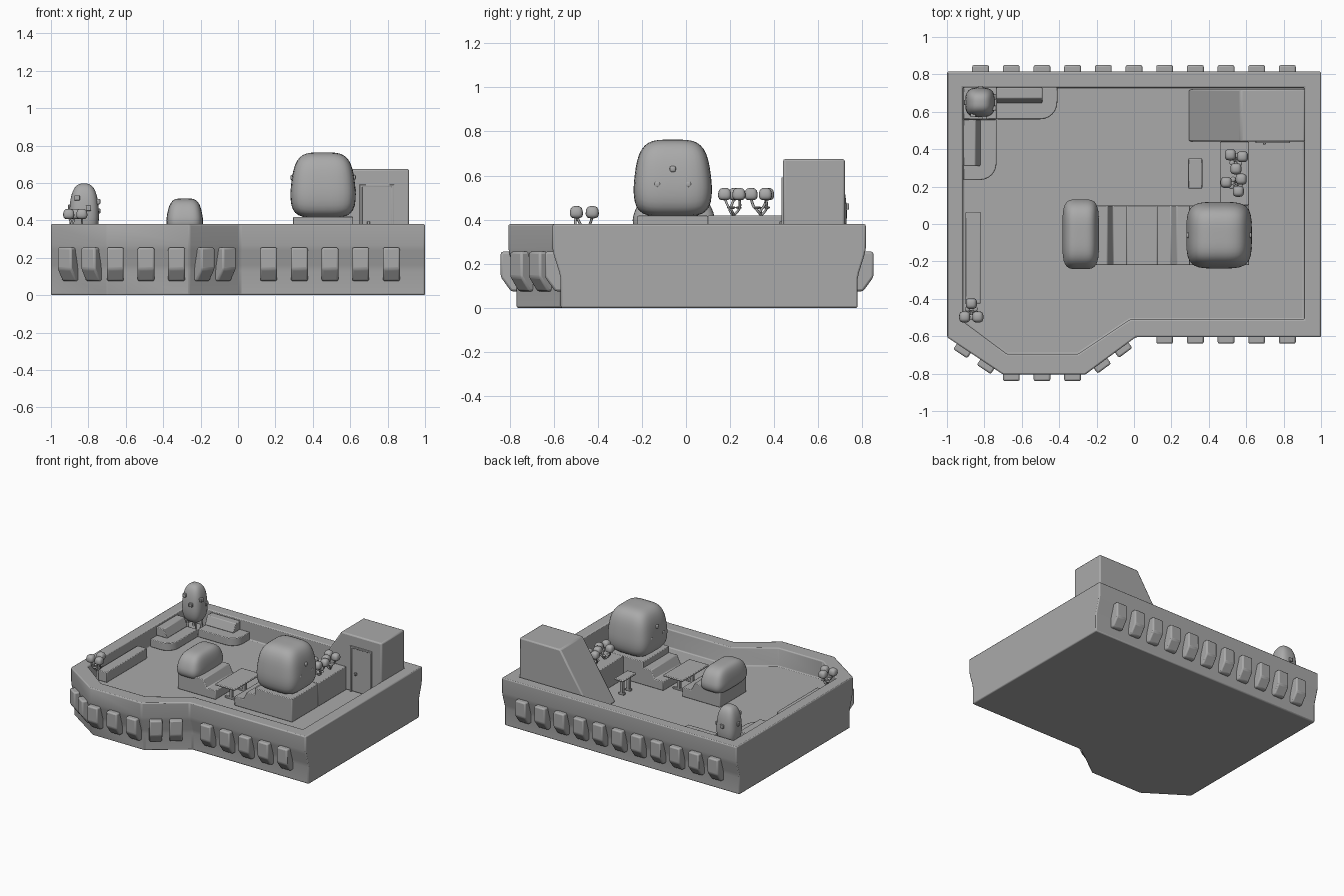
import bpy, bmesh, math
from mathutils import Vector, Matrix

cube = bpy.data.objects.get("Cube")
if cube:
    bpy.data.objects.remove(cube)

grey = bpy.data.materials.new("plain grey")
grey.use_nodes = True
tone = (0.4, 0.4, 0.4, 1)
grey.diffuse_color = tone
grey.node_tree.nodes["Principled BSDF"].inputs["Base Color"].default_value = tone

FLOOR, RIM = 0.24, 0.38


def finish(name, bm, bevel=0.0):
    bmesh.ops.recalc_face_normals(bm, faces=bm.faces)
    me = bpy.data.meshes.new(name)
    bm.to_mesh(me)
    bm.free()
    me.materials.append(grey)
    ob = bpy.data.objects.new(name, me)
    bpy.context.collection.objects.link(ob)
    bpy.ops.object.select_all(action='DESELECT')
    ob.select_set(True)
    bpy.context.view_layer.objects.active = ob
    bpy.ops.object.shade_smooth_by_angle(angle=math.radians(35))
    if bevel:
        mod = ob.modifiers.new("Soft edges", 'BEVEL')
        mod.width, mod.segments = bevel, 2
        mod.limit_method, mod.angle_limit = 'ANGLE', math.radians(30)
    return ob


def loft(name, rings, bevel=0.0):
    """Skin closed rings of equal length and cap both ends."""
    bm = bmesh.new()
    rows = [[bm.verts.new(p) for p in ring] for ring in rings]
    n = len(rows[0])
    for a, b in zip(rows, rows[1:]):
        for i in range(n):
            j = (i + 1) % n
            bm.faces.new((a[i], a[j], b[j], b[i]))
    bm.faces.new(rows[0])
    bm.faces.new(rows[-1])
    return finish(name, bm, bevel)


def prism(name, axis, profile, lo, hi, bevel=0.005):
    """Extrude a 2D profile along x, y or z."""
    place = {'x': lambda a, b, t: (t, a, b),
             'y': lambda a, b, t: (a, t, b),
             'z': lambda a, b, t: (a, b, t)}[axis]
    return loft(name, [[place(a, b, t) for a, b in profile] for t in (lo, hi)], bevel)


def box(name, x0, x1, y0, y1, z0, z1, bevel=0.005):
    return prism(name, 'z', [(x0, y0), (x1, y0), (x1, y1), (x0, y1)], z0, z1, bevel)


def blob(name, centre, half, power=4.0, taper=0.0, cuts=10):
    """Rounded block that narrows towards its top."""
    bm = bmesh.new()
    bmesh.ops.create_cube(bm, size=2)
    bmesh.ops.subdivide_edges(bm, edges=bm.edges, cuts=cuts, use_grid_fill=True)
    for v in bm.verts:
        p = v.co / sum(abs(c) ** power for c in v.co) ** (1 / power)
        s = 1 - taper * max(0, p.z + 0.3) ** 1.5
        v.co = Vector(centre) + Vector((p.x * s * half[0], p.y * s * half[1], p.z * half[2]))
    return finish(name, bm)


def tube(name, pts, radius):
    cu = bpy.data.curves.new(name, 'CURVE')
    cu.dimensions, cu.bevel_depth, cu.bevel_resolution = '3D', radius, 1
    cu.use_fill_caps = True
    sp = cu.splines.new('NURBS')
    sp.points.add(len(pts) - 1)
    for q, p in zip(sp.points, pts):
        q.co = (*p, 1)
    sp.use_endpoint_u, sp.order_u = True, 3
    cu.materials.append(grey)
    ob = bpy.data.objects.new(name, cu)
    bpy.context.collection.objects.link(ob)


# Hull: flared front and back walls, flat rim, sunken floor
outer = [(-1, .815), (1, .815), (1, -.605), (.01, -.605), (-.26, -.805), (-.7, -.805), (-1, -.605)]
inner = [(-.915, .73), (.91, .73), (.91, -.51), (-.02, -.51), (-.3, -.695), (-.68, -.695), (-.915, -.52)]
flare = [(0, .037), (.13, .037), (.16, .031), (.24, .006), (.27, 0), (RIM, 0)]
rings = [[(x, y - math.copysign(d, y), z) for x, y in outer] for z, d in flare]
rings += [[(x, y, z) for x, y in inner] for z in (RIM, FLOOR)]
loft("hull", rings, 0.008)


# Windows: chamfered pods standing off the flared walls
def window(x, y, normal):
    prof = [(-.06, .255), (.035, .255), (.035, .14), (-.012, .075), (-.06, .075)]
    ob = prism("window", 'x', prof, -.045, .045, .01)
    ob.matrix_world = Matrix.Translation((x, y, 0)) @ Matrix.Rotation(
        math.atan2(normal[1], normal[0]) - math.pi / 2, 4, 'Z')


for i in range(11):
    x = -.82 + .164 * i
    window(x, .815, (0, 1))
    if i in (1, 2, 3):
        window(x, -.805, (0, -1))
    if i > 5:
        window(x, -.605, (0, -1))
for a, b in ((outer[6], outer[5]), (outer[4], outer[3])):
    a, b = Vector(a), Vector(b)
    d = b - a
    for f in (.3, .72):
        p = a + d * f
        window(p.x, p.y, (d.y, -d.x))

# Stair house with sloped roof, framed door and handle
prism("stair_house", 'y', [(.29, FLOOR), (.57, .675), (.915, .675), (.915, FLOOR)], .44, .72, .01)
for x0, x1, z0, z1 in ((.65, .665, FLOOR, .59), (.82, .835, FLOOR, .59), (.65, .835, .577, .592)):
    box("door_frame", x0, x1, .432, .445, z0, z1, .003)
box("door_handle", .69, .705, .425, .445, .375, .395, .003)

# Facing benches with sloped backrests, and the table between them
for side in (-1, 1):
    prof = [(.04, FLOOR), (.04, .31), (.115, .31), (.145, .37), (.23, .37), (.23, FLOOR)]
    prism("bench", 'y', [(.043 + side * (a + .04), z) for a, z in prof], -.22, .1)


def table(name, x0, x1, y0, y1, top):
    box(name + "_top", x0, x1, y0, y1, top - .015, top)
    cx, cy = (x0 + x1) / 2, (y0 + y1) / 2
    w = (x1 - x0) * .3
    for s in (-1, 1):
        y = cy + s * (y1 - y0) * .25
        box(name + "_leg", cx - .012, cx + .012, y - .012, y + .012, FLOOR, top - .01, .003)
        box(name + "_foot", cx - w, cx + w, y - .012, y + .012, FLOOR, FLOOR + .015, .003)


table("dining_table", -.04, .125, -.22, .1, .365)
table("side_table", .29, .365, .19, .35, .37)

# Plinths
box("seat_plinth", .295, .615, -.22, .1, FLOOR, .418)
box("planter_plinth", .46, .615, .1, .44, FLOOR, .42)
box("cushion_plinth", -.36, -.19, -.22, .1, FLOOR, .36)
box("wall_planter", -.9, -.82, -.425, .065, FLOOR, .32)

# Rounded figures
blob("large_figure", (.455, -.06, .588), (.175, .178, .175), 4.2, .13)
for s in (-1, 1):
    for y, z in ((-.13, .56), (.01, .56), (-.06, .63)):
        blob("large_figure_stud", (.455 + s * .165, y, z), (.01, .014, .014), 3, 0, 3)
blob("cushion_figure", (-.285, -.055, .425), (.098, .187, .092), 4.5, .18)
blob("tall_figure", (-.823, .65, .452), (.08, .08, .145), 3, .12)
for x, y, z in ((-.8, .574, .465), (-.86, .585, .52), (-.75, .62, .5), (-.75, .68, .45),
                (-.82, .725, .46), (-.895, .65, .47)):
    box("tall_figure_stud", x - .014, x + .014, y - .014, y + .014, z - .014, z + .014, .004)
for sx in (-1, 1):
    for sy in (-1, 1):
        x, y = -.823 + sx * .03, .65 + sy * .03
        tube("tall_figure_leg", [(x, y, .34), (x + sx * .012, y + sy * .012, .29), (x, y, FLOOR)], .008)

# Corner seating: rounded end seats with sloped backrests
arc = [(math.cos(a) * .09, math.sin(a) * .09) for a in (math.pi / 12 * k for k in range(7))]
prism("back_sofa_seat", 'z', [(-.735, .73), (-.735, .56)]
      + [(-.5 + c, .65 - s) for c, s in reversed(arc)] + [(-.41, .73)], FLOOR, .3)
prism("back_sofa_rest", 'x', [(.73, .3), (.645, .3), (.672, .365), (.73, .365)], -.735, -.49)
prism("side_sofa_seat", 'z', [(-.913, .56), (-.735, .56)]
      + [(-.825 + c, .325 - s) for c, s in arc] + [(-.913, .235)], FLOOR, .3)
prism("side_sofa_rest", 'y', [(-.913, .3), (-.82, .3), (-.848, .365), (-.913, .365)], .31, .56)
box("corner_plinth", -.913, -.735, .56, .73, FLOOR, .25)


# Bulb plants on curling stems
def plant(cx, cy, base, heads):
    for hx, hy in heads:
        dx, dy = hx - cx, hy - cy
        tube("plant_stem", [(cx, cy, base), (cx + dx * .3 - dy * .5, cy + dy * .3 + dx * .5, base + .02),
                            (cx + dx * .9 - dy * .3, cy + dy * .9 + dx * .3, base + .045),
                            (hx, hy, base + .085)], .006)
        blob("plant_bulb", (hx, hy, base + .096), (.03, .03, .028), 3, .1, 5)
        blob("plant_leaf", (cx - dx * .6, cy - dy * .6, base + .035), (.014, .014, .006), 2, 0, 3)


plant(.545, .34, .42, [(.515, .37), (.58, .36), (.545, .295)])
plant(.54, .215, .42, [(.493, .222), (.573, .24), (.558, .175)])
plant(-.87, -.47, .338, [(-.87, -.425), (-.905, -.497), (-.835, -.497)])
tube("plant_stalk", [(-.87, -.47, FLOOR), (-.87, -.465, .29), (-.87, -.47, .345)], .01)
